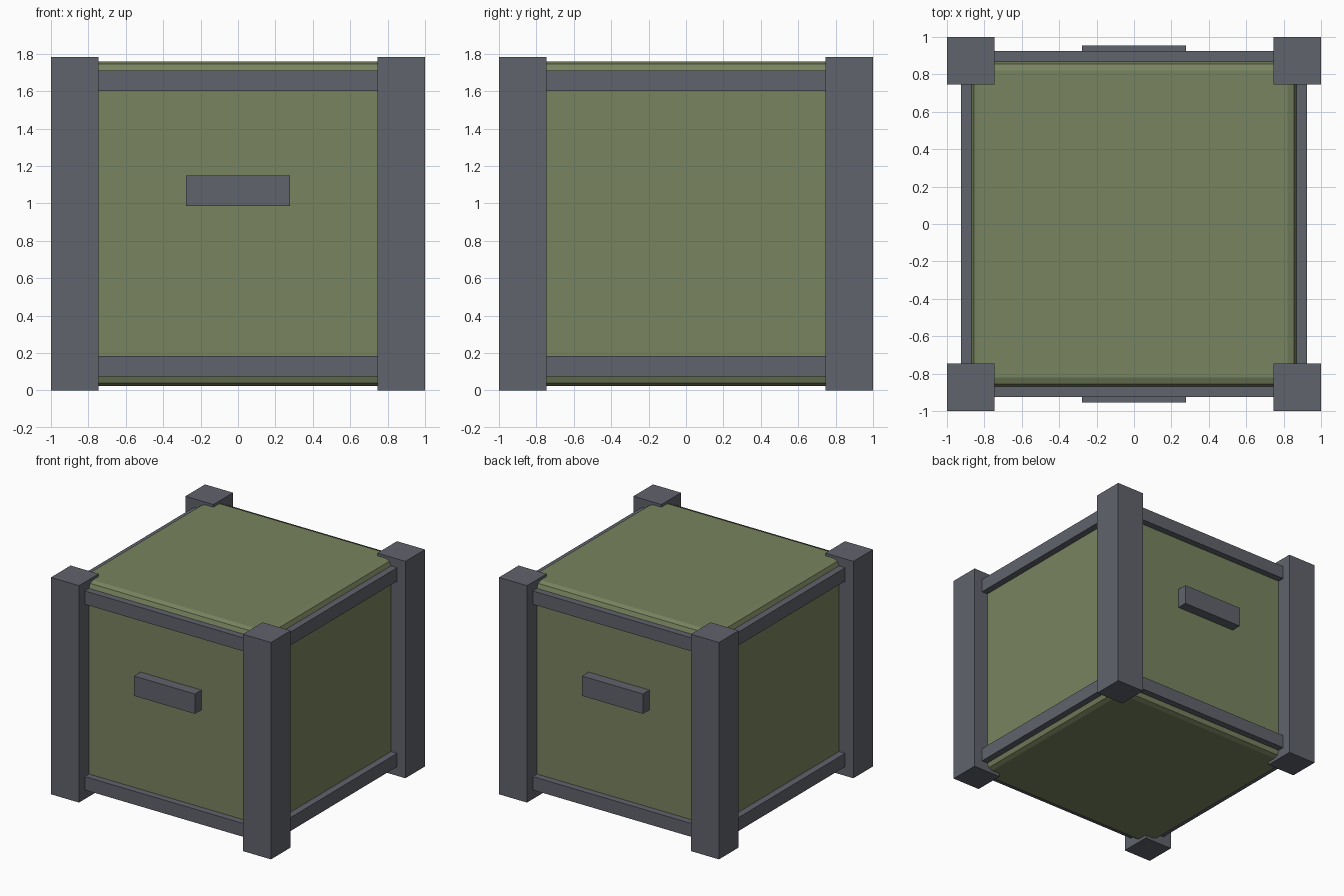
import bpy, bmesh

if "Cube" in bpy.data.objects:
    bpy.data.objects.remove(bpy.data.objects["Cube"])


def material(name, rgb):
    # sRGB bytes to linear diffuse colour
    lin = [((c / 255 + 0.055) / 1.055) ** 2.4 for c in rgb]
    m = bpy.data.materials.new(name)
    m.diffuse_color = (*lin, 1)
    m.use_nodes = True
    m.node_tree.nodes["Principled BSDF"].inputs["Base Color"].default_value = m.diffuse_color
    return m


GREEN = material("olive_green", (121, 131, 95))
STEEL = material("dark_steel", (97, 99, 108))


def box(name, lo, hi, mat, bevel=0):
    bm = bmesh.new()
    bmesh.ops.create_cube(bm, size=1)
    for v in bm.verts:
        v.co = [(a + b) / 2 + c * (b - a) for a, b, c in zip(lo, hi, v.co)]
    if bevel:
        bmesh.ops.bevel(bm, geom=bm.edges[:], offset=bevel, segments=2,
                        profile=0.5, affect='EDGES')
    me = bpy.data.meshes.new(name)
    bm.to_mesh(me)
    bm.free()
    me.materials.append(mat)
    ob = bpy.data.objects.new(name, me)
    bpy.context.collection.objects.link(ob)
    return ob


# Crate body with softened edges
box("body", (-0.87, -0.87, 0.025), (0.87, 0.87, 1.76), GREEN, 0.05)

# Square corner posts
P = 0.745
for sx, nx in ((-1, "left"), (1, "right")):
    for sy, ny in ((-1, "front"), (1, "back")):
        xs, ys = sorted((sx, sx * P)), sorted((sy, sy * P))
        box(f"{ny}_{nx}_post", (xs[0], ys[0], 0), (xs[1], ys[1], 1.782), STEEL)

# Horizontal rails between the posts, bottom and top on all four sides
for level, z0, z1 in (("bottom", 0.075, 0.185), ("top", 1.60, 1.71)):
    for s, nx, ny in ((-1, "left", "front"), (1, "right", "back")):
        d = sorted((s * 0.925, s * 0.815))
        box(f"{ny}_{level}_rail", (-P, d[0], z0), (P, d[1], z1), STEEL)
        box(f"{nx}_{level}_rail", (d[0], -P, z0), (d[1], P, z1), STEEL)

# Handles on front and back
for s, n in ((-1, "front"), (1, "back")):
    d = sorted((s * 0.955, s * 0.845))
    box(f"{n}_handle", (-0.277, d[0], 0.985), (0.277, d[1], 1.148), STEEL)
